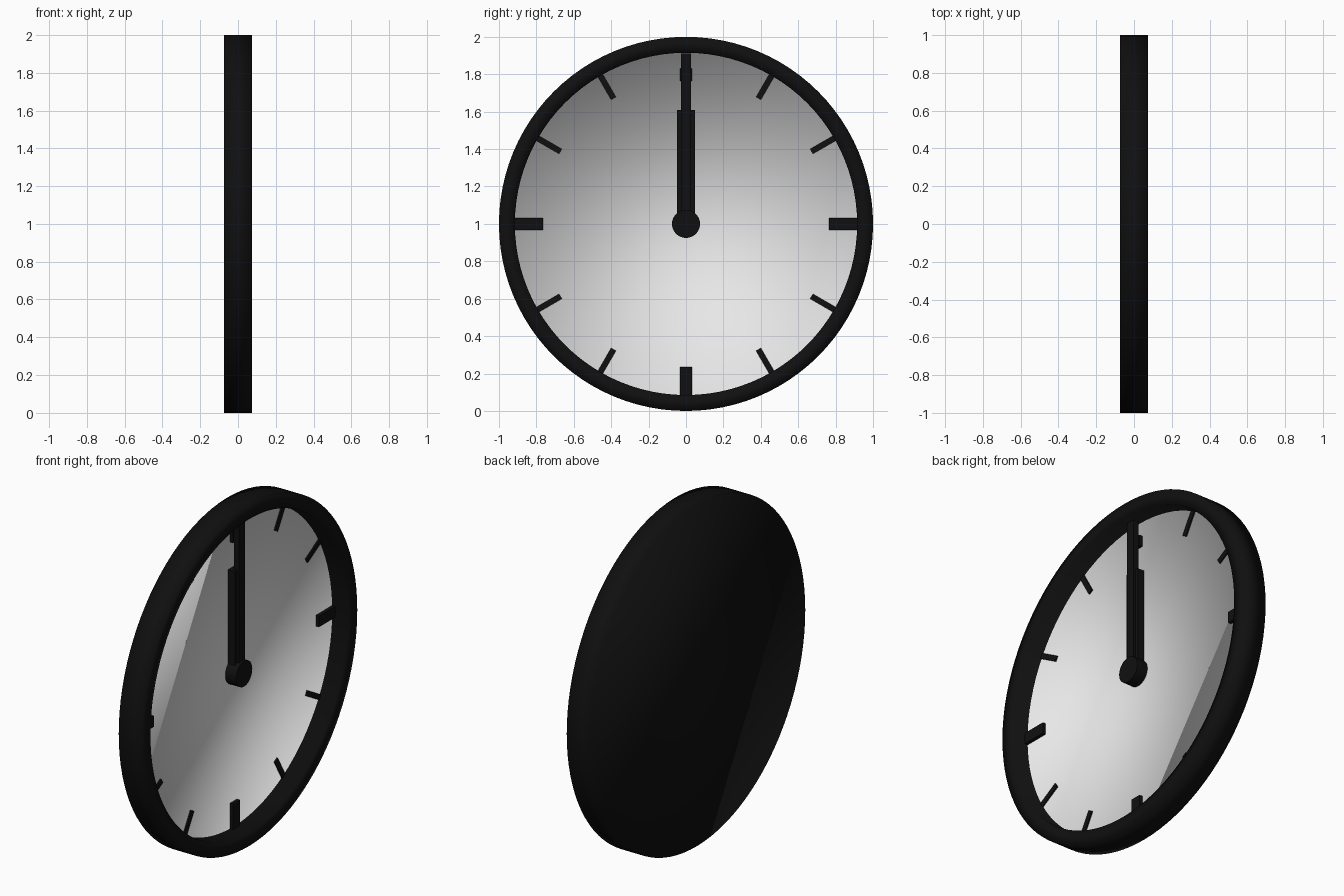
import bpy, bmesh, math
from mathutils import Matrix, Vector

if "Cube" in bpy.data.objects:
    bpy.data.objects.remove(bpy.data.objects["Cube"])

CENTRE = Vector((0, 0, 1))
FACE_X = -0.03      # depth of the dial inside the rim
RIM_IN = 0.915


def material(name, rgb, rough):
    m = bpy.data.materials.new(name)
    m.use_nodes = True
    m.diffuse_color = (*rgb, 1)
    bsdf = m.node_tree.nodes["Principled BSDF"]
    bsdf.inputs["Base Color"].default_value = (*rgb, 1)
    bsdf.inputs["Roughness"].default_value = rough
    return m


black = material("black", (0.005, 0.005, 0.005), 0.5)
white = material("white", (0.8, 0.8, 0.8), 0.5)


def add_object(name, bm, mats):
    bmesh.ops.recalc_face_normals(bm, faces=bm.faces)
    me = bpy.data.meshes.new(name)
    bm.to_mesh(me)
    bm.free()
    for m in mats:
        me.materials.append(m)
    ob = bpy.data.objects.new(name, me)
    ob.location = CENTRE
    bpy.context.collection.objects.link(ob)
    return ob


def lathe(name, profile, segments, mats):
    """Closed solid turned around the x axis from (x, radius) points."""
    bm = bmesh.new()
    rings = []
    for x, r in profile:
        angles = [math.tau * i / segments for i in range(segments)]
        rings.append([bm.verts.new((x, r * math.cos(a), r * math.sin(a))) for a in angles])
    for a, b in zip(rings, rings[1:]):
        for i in range(segments):
            j = (i + 1) % segments
            bm.faces.new((a[i], a[j], b[j], b[i]))
    bm.faces.new(rings[0])
    bm.faces.new(rings[-1]).material_index = len(mats) - 1
    for f in bm.faces:
        f.smooth = True
    return add_object(name, bm, mats)


def bar(name, x0, x1, width, r0, r1, angle=0.0):
    """Box lying on the dial, pointing outward at a clock angle."""
    bm = bmesh.new()
    bmesh.ops.create_cube(bm, size=1)
    place = (Matrix.Rotation(-angle, 4, 'X')
             @ Matrix.Translation(((x0 + x1) / 2, 0, (r0 + r1) / 2))
             @ Matrix.Diagonal((x1 - x0, width, r1 - r0, 1)))
    bmesh.ops.transform(bm, matrix=place, verts=bm.verts)
    return add_object(name, bm, [black])


# Case with rim and recessed white dial, one softly shaded solid
lathe("case_and_dial",
      [(-0.073, 1), (0.073, 1), (0.073, RIM_IN), (FACE_X, RIM_IN)], 96, [black, white])

# Hour marks: thick at the quarters, thin between them
for hour in range(12):
    angle = math.tau * hour / 12
    if hour % 3 == 0:
        outer = 0.83 if hour == 0 else RIM_IN + 0.01
        bar(f"quarter_mark_{hour}", FACE_X - 0.01, FACE_X + 0.02, 0.065, 0.765, outer, angle)
    else:
        bar(f"hour_mark_{hour}", FACE_X - 0.01, FACE_X + 0.008, 0.03, 0.775, RIM_IN + 0.01, angle)

# Hands and centre hub
bar("hour_hand", FACE_X, 0.013, 0.095, 0, 0.61)
bar("minute_hand", -0.007, 0.027, 0.055, 0, 0.91)
hub = lathe("hub", [(FACE_X - 0.01, 0.075), (0.04, 0.075)], 32, [black])
bpy.ops.object.select_all(action='DESELECT')
hub.select_set(True)
bpy.context.view_layer.objects.active = hub
bpy.ops.object.shade_smooth_by_angle()
